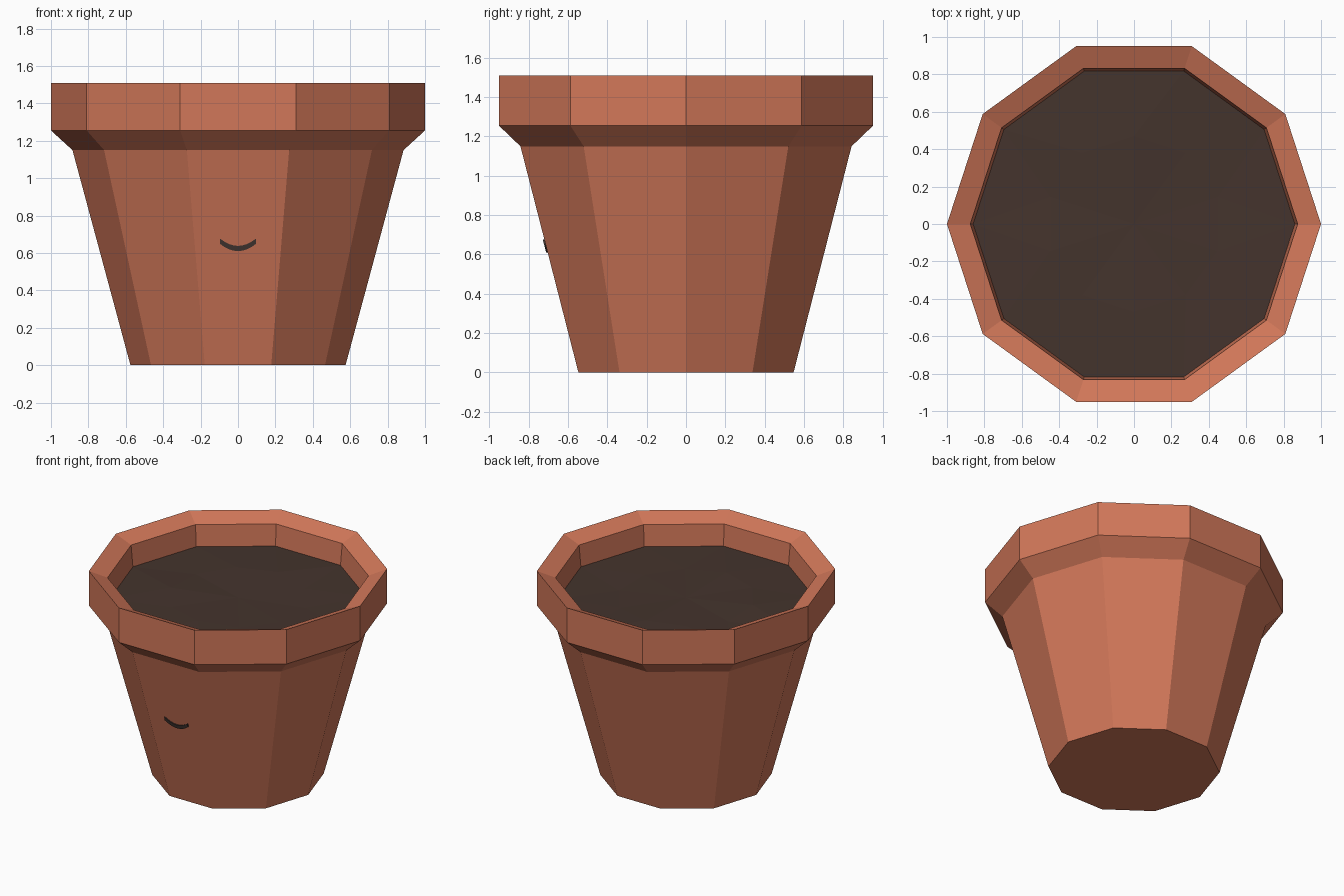
import bpy, bmesh, math, random

random.seed(4)
SIDES = 10

cube = bpy.data.objects.get("Cube")
if cube:
    bpy.data.objects.remove(cube)


def material(name, colour):
    mat = bpy.data.materials.new(name)
    mat.use_nodes = True
    mat.diffuse_color = (*colour, 1)
    mat.node_tree.nodes["Principled BSDF"].inputs["Base Color"].default_value = (*colour, 1)
    return mat


def add_object(name, bm, mat):
    bmesh.ops.recalc_face_normals(bm, faces=bm.faces[:])
    mesh = bpy.data.meshes.new(name)
    bm.to_mesh(mesh)
    bm.free()
    mesh.materials.append(mat)
    obj = bpy.data.objects.new(name, mesh)
    bpy.context.collection.objects.link(obj)
    return obj


def ring(bm, radius, z, turn=0.0, jitter=0.0):
    step = 2 * math.pi / SIDES
    return [bm.verts.new((radius * math.cos((i + turn) * step),
                          radius * math.sin((i + turn) * step),
                          z + random.uniform(-jitter, jitter))) for i in range(SIDES)]


def bridge(bm, low, high):
    for i in range(SIDES):
        j = (i + 1) % SIDES
        bm.faces.new((low[i], low[j], high[j], high[i]))


terracotta = material("terracotta", (0.64, 0.185, 0.10))
soil_brown = material("soil brown", (0.058, 0.034, 0.026))
smile_dark = material("smile dark", (0.058, 0.04, 0.033))

# Pot: tapered wall, flared rim with a lip sloping inward, closed bottom and inside
FOOT, NECK, NECK_Z = 0.575, 0.885, 1.15
profile = [(FOOT, 0), (NECK, NECK_Z), (1.0, 1.255), (1.0, 1.51),
           (0.875, 1.46), (0.86, 1.3), (0.85, 1.22)]
bm = bmesh.new()
rings = [ring(bm, r, z) for r, z in profile]
for low, high in zip(rings, rings[1:]):
    bridge(bm, low, high)
bm.faces.new(rings[0])
bm.faces.new(rings[-1])
add_object("pot", bm, terracotta)

# Soil: slightly uneven fan of facets
bm = bmesh.new()
edge = ring(bm, 0.86, 1.303)
middle = ring(bm, 0.47, 1.305, turn=0.5, jitter=0.012)
centre = bm.verts.new((0, 0, 1.305))
for i in range(SIDES):
    j = (i + 1) % SIDES
    bm.faces.new((edge[i], edge[j], middle[i]))
    bm.faces.new((middle[i], edge[j], middle[j]))
    bm.faces.new((middle[i], middle[j], centre))
add_object("soil", bm, soil_brown)

# Smile: thin curved plate lying on the sloping front panel
def front_y(z):
    radius = FOOT + (NECK - FOOT) * z / NECK_Z
    return -radius * math.cos(math.pi / SIDES)


STEPS, HALF = 8, 0.095
bm = bmesh.new()
sections = []
for i in range(STEPS + 1):
    t = 2 * i / STEPS - 1
    corners = []
    for z, out in ((0.61, 0), (0.638, 0), (0.638, 0.008), (0.61, 0.008)):
        height = z + 0.038 * t * t
        corners.append(bm.verts.new((HALF * t, front_y(height) - out, height)))
    sections.append(corners)
for a, b in zip(sections, sections[1:]):
    for k in range(4):
        m = (k + 1) % 4
        bm.faces.new((a[k], a[m], b[m], b[k]))
bm.faces.new(sections[0])
bm.faces.new(sections[-1])
add_object("smile", bm, smile_dark)
